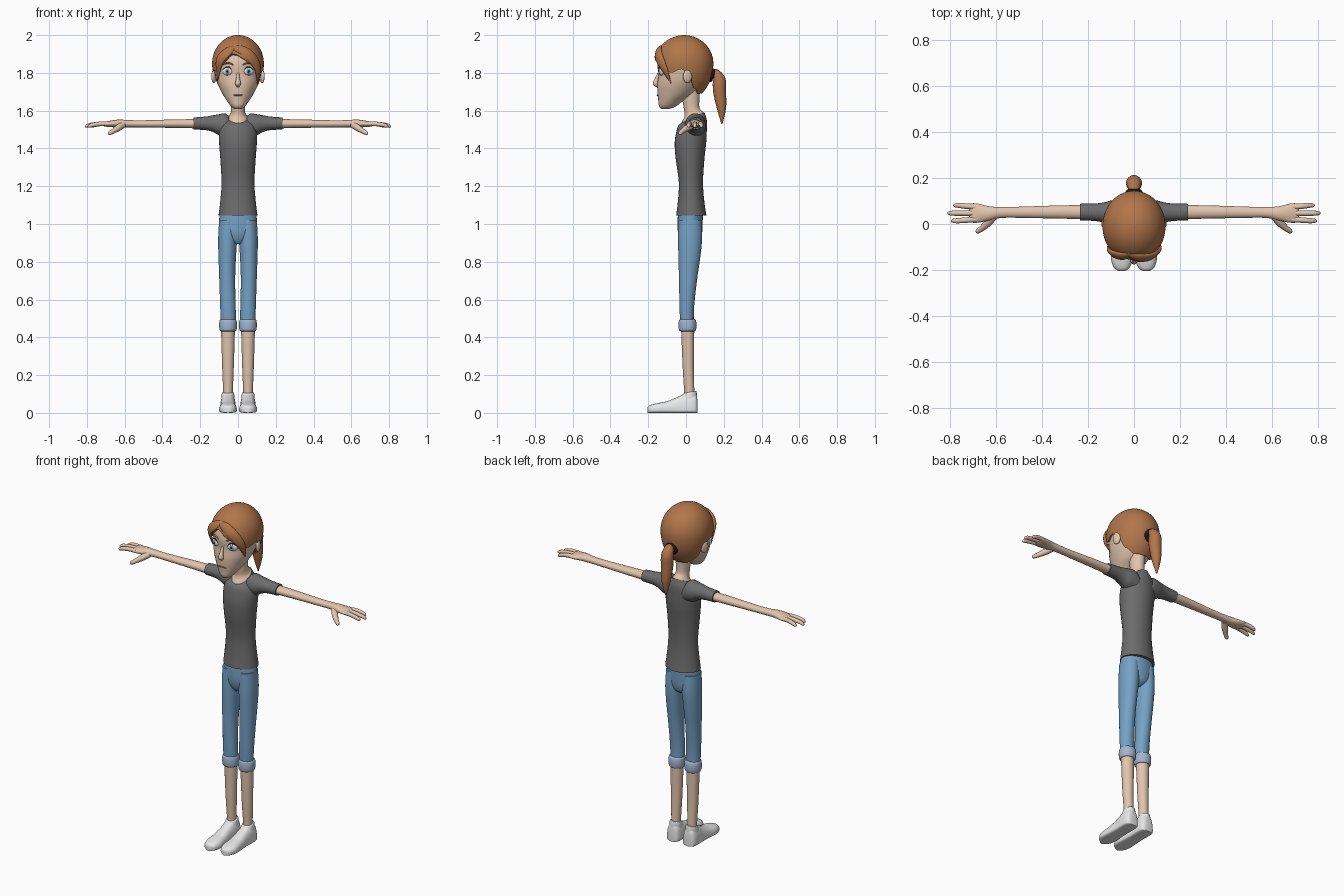
import bpy, bmesh, math
from mathutils import Vector, Matrix

def mat(name, r, g, b):
    m = bpy.data.materials.new(name)
    m.diffuse_color = (r, g, b, 1)
    return m

SKIN = mat("skin", .76, .56, .42)
HAIR = mat("copper_hair", .44, .18, .07)
GREY = mat("grey_cloth", .15, .15, .15)
DENIM = mat("denim_blue", .18, .36, .56)
CUFF = mat("pale_denim", .36, .47, .64)
WHITE = mat("white", .8, .8, .8)
BLACK = mat("black", .01, .01, .01)
IRIS = mat("eye_blue", .25, .45, .65)
LIP = mat("lip", .45, .25, .18)

def finish(name, bm, material, mirror):
    bmesh.ops.recalc_face_normals(bm, faces=bm.faces)
    me = bpy.data.meshes.new(name)
    bm.to_mesh(me)
    bm.free()
    me.materials.append(material)
    me.shade_smooth()
    me.set_sharp_from_angle(angle=math.radians(50))
    ob = bpy.data.objects.new(name, me)
    bpy.context.collection.objects.link(ob)
    if mirror:
        mod = ob.modifiers.new("mirror", 'MIRROR')
        mod.use_mirror_merge = False
    return ob

def catmull(a, b, c, d, t):
    return .5 * (2*b + (c-a)*t + (2*a-5*b+4*c-d)*t*t + (3*b-a-3*c+d)*t**3)

def loft(name, rings, material, mirror=False, sub=4, cap_end=True):
    """Skin over closed rings, smoothed lengthwise."""
    fine, last = [], len(rings) - 1
    for i in range(last):
        a, b, c, d = (rings[max(0, min(last, i+k))] for k in (-1, 0, 1, 2))
        for s in range(sub):
            fine.append([catmull(*p, s/sub) for p in zip(a, b, c, d)])
    fine.append(rings[-1])
    bm = bmesh.new()
    vs = [[bm.verts.new(p) for p in r] for r in fine]
    n = len(vs[0])
    for r, q in zip(vs, vs[1:]):
        for j in range(n):
            bm.faces.new((r[j], r[(j+1) % n], q[(j+1) % n], q[j]))
    bm.faces.new(vs[0])
    if cap_end:
        bm.faces.new(vs[-1])
    return finish(name, bm, material, mirror)

def circle(n=32):
    return [(math.cos(2*math.pi*i/n), math.sin(2*math.pi*i/n)) for i in range(n)]

def ring_z(z, hw, yf, yb, tilt=0, cx=0):
    return [Vector((cx + hw*c, (yf+yb)/2 + (yb-yf)/2*s, z + tilt*s/2)) for c, s in circle()]

def ring_x(x, y, z, ry, rz):
    return [Vector((x, y + ry*c, z + rz*s)) for c, s in circle(24)]

def ring_shoe(y, hw, h):
    out = []
    for c, s in circle():
        z = .02 + (h-.02)*s if s > 0 else .02 - .02*abs(s)**.4
        out.append(Vector((.053 + hw*math.copysign(abs(c)**.7, c), y, z)))
    return out

def tube(name, pts, radii, material, mirror=False, flat=1, ref=(0, 0, 1), centre=None):
    """Tapered tube along a path, flattened along ref or away from centre."""
    pts = [Vector(p) for p in pts]
    rings = []
    for i, (p, r) in enumerate(zip(pts, radii)):
        t = (pts[min(i+1, len(pts)-1)] - pts[max(i-1, 0)]).normalized()
        u = Vector(ref) if centre is None else p - centre
        u = (u - t*u.dot(t)).normalized()
        v = t.cross(u)
        rings.append([p + u*(r*flat*c) + v*(r*s) for c, s in circle(16)])
    return loft(name, rings, material, mirror)

def ball(name, pos, radii, material, mirror=False, turn=0):
    bm = bmesh.new()
    m = Matrix.Translation(pos) @ Matrix.Rotation(turn, 4, 'Z') @ Matrix.Diagonal((*radii, 1))
    bmesh.ops.create_uvsphere(bm, u_segments=24, v_segments=14, radius=1, matrix=m)
    return finish(name, bm, material, mirror)

# Shirt body, with a collar that drops at the front, and sleeves
loft("shirt", [ring_z(*r) for r in [
    (1.045, .103, -.052, .108), (1.12, .094, -.043, .097), (1.22, .087, -.038, .09),
    (1.35, .094, -.055, .098), (1.43, .1, -.06, .107), (1.49, .1, -.052, .11, .01),
    (1.535, .085, -.042, .11, .03), (1.562, .054, -.03, .098, .06)]], GREY)
loft("sleeve", [ring_x(*r) for r in [
    (.03, .05, 1.5, .05, .05), (.065, .05, 1.522, .056, .062), (.1, .05, 1.525, .052, .056),
    (.13, .05, 1.531, .044, .045), (.17, .051, 1.533, .038, .036), (.235, .052, 1.532, .036, .032)]],
    GREY, True)

# Neck, head and ears
loft("neck", [ring_z(*r) for r in [
    (1.54, .05, -.03, .093, .06), (1.565, .05, -.024, .092, .055), (1.585, .04, -.008, .082, .03),
    (1.62, .036, -.012, .07, .01), (1.72, .042, -.03, .075)]], SKIN)
loft("head", [ring_z(*r) for r in [
    (1.609, .012, -.125, -.095), (1.613, .024, -.135, -.075), (1.628, .041, -.144, -.045),
    (1.655, .061, -.147, -.012), (1.69, .083, -.151, .04), (1.74, .107, -.152, .08),
    (1.79, .121, -.146, .11), (1.85, .126, -.15, .125), (1.92, .108, -.128, .108),
    (1.96, .07, -.09, .075), (1.98, .02, -.03, .02)]], SKIN)
ball("ear", (.128, .008, 1.782), (.012, .024, .036), SKIN, True, .3)

# Face details
tube("nose", [(0, -.145, 1.80), (0, -.154, 1.77), (0, -.161, 1.743), (0, -.15, 1.728)],
     [.006, .010, .015, .008], SKIN, ref=(0, 1, 0))
ball("mouth", (0, -.149, 1.682), (.028, .006, .004), LIP)
ball("eye_white", (.057, -.131, 1.808), (.027, .011, .021), WHITE, True, .42)
ball("iris", (.056, -.139, 1.808), (.0145, .005, .0155), IRIS, True, .35)
ball("pupil", (.056, -.1425, 1.808), (.007, .003, .008), BLACK, True, .35)
tube("eyelid_line", [(.032, -.143, 1.818), (.045, -.142, 1.829), (.06, -.136, 1.831),
     (.082, -.121, 1.818)], [.001, .003, .003, .001], BLACK, True)
tube("eyebrow", [(.025, -.147, 1.842), (.055, -.14, 1.853), (.088, -.117, 1.84)],
     [.003, .005, .002], HAIR, True)

# Hair cap, cut along a hairline that varies around the head
C = Vector((0, -.01, 1.85))
LINE = [(-180, 1.69), (-140, 1.69), (-115, 1.72), (-100, 1.79), (-85, 1.82), (-60, 1.81),
        (-40, 1.85), (-13, 1.9), (15, 1.89), (45, 1.84), (62, 1.8), (85, 1.82), (100, 1.79),
        (115, 1.72), (140, 1.69), (180, 1.69)]

def hair_dir(az, t):
    a = math.radians(az)
    rz = .15 if t < math.pi/2 else .2
    return Vector((.137*math.sin(a)*math.sin(t), -.155*math.cos(a)*math.sin(t), rz*math.cos(t)))

def polar(z):
    d = z - C.z
    return math.acos(d / (.15 if d > 0 else .2))

def hairline(az):
    for (a, p), (b, q) in zip(LINE, LINE[1:]):
        if az <= b:
            f = (az - a) / (b - a)
            return p + (q - p)*f*f*(3 - 2*f)

angles = [-180 + 5*i for i in range(72)]
rings = [[C + hair_dir(a, polar(hairline(a))*k/20) for a in angles] for k in [.1] + list(range(1, 21))]
rings.append([C + (p - C)*.85 for p in rings[-1]])
loft("hair_cap", rings, HAIR, sub=1, cap_end=False)

def lock(name, path, radii):
    tube(name, [C + hair_dir(a, polar(z))*s for a, z, s in path], radii, HAIR, flat=.45, centre=C)

lock("fringe_right", [(-18, 1.935, .98), (8, 1.922, 1), (30, 1.885, 1.02), (48, 1.825, 1.03), (60, 1.745, 1.02)],
     [.008, .026, .03, .022, .002])
lock("fringe_right_under", [(-14, 1.915, .99), (12, 1.89, 1.01), (36, 1.855, 1.01), (52, 1.79, 1.0)],
     [.005, .016, .018, .002])
lock("fringe_left", [(-8, 1.94, .98), (-26, 1.91, 1.01), (-44, 1.86, 1.03), (-60, 1.76, 1.02)],
     [.008, .026, .026, .002])

# Ponytail with its tie
tube("ponytail", [(0, .12, 1.785), (0, .155, 1.795), (0, .175, 1.765), (0, .178, 1.7),
     (0, .188, 1.61), (0, .19, 1.53)], [.022, .026, .034, .034, .024, .003], HAIR, ref=(0, 1, .6))
bpy.ops.mesh.primitive_torus_add(location=(0, .137, 1.787), rotation=(math.radians(72), 0, 0),
                                 major_radius=.026, minor_radius=.011, major_segments=28, minor_segments=12)
tie = bpy.context.object
tie.name = "hair_tie"
tie.data.materials.append(BLACK)
tie.data.shade_smooth()

# Arms with palms, fingers and thumbs
loft("arm", [ring_x(*r) for r in [
    (.2, .052, 1.531, .031, .025), (.35, .052, 1.531, .028, .022), (.5, .051, 1.53, .024, .019),
    (.58, .05, 1.531, .024, .019), (.63, .046, 1.532, .031, .021), (.675, .047, 1.53, .041, .017),
    (.705, .048, 1.528, .042, .012), (.718, .048, 1.527, .036, .006)]], SKIN, True)
for label, y0, y1, x1 in (("index", .02, .014, .795), ("middle", .047, .047, .81), ("little", .074, .081, .785)):
    tube(label + "_finger", [(.685, y0, 1.53), (.73, (y0+y1)/2, 1.53), (x1-.025, y1, 1.524),
         (x1-.006, y1, 1.517), (x1, y1, 1.514)], [.012, .012, .011, .008, .003], SKIN, True)
tube("thumb", [(.61, .035, 1.525), (.635, .005, 1.508), (.66, -.018, 1.492), (.68, -.032, 1.48),
     (.686, -.036, 1.476)], [.018, .017, .013, .01, .003], SKIN, True)

# Cropped jeans: hips, legs, rolled cuffs
loft("jeans_hips", [ring_z(*r) for r in [
    (.895, .02, -.02, .05), (.915, .06, -.032, .075), (.95, .092, -.042, .085),
    (1.0, .1, -.045, .088), (1.07, .097, -.042, .09)]], DENIM)
loft("jeans_leg", [ring_z(z, hw, f, b, 0, cx) for z, cx, hw, f, b in [
    (.46, .051, .04, -.03, .043), (.55, .053, .041, -.034, .042), (.7, .057, .042, -.037, .058),
    (.82, .057, .046, -.04, .075), (.92, .055, .05, -.042, .085), (1.02, .052, .048, -.04, .082)]],
    DENIM, True)
loft("rolled_cuff", [ring_z(z, hw, .008-hw, .008+hw, 0, .0525) for z, hw in [
    (.432, .036), (.434, .042), (.445, .046), (.465, .0475), (.484, .046), (.494, .042), (.496, .034)]],
    CUFF, True)

# Shins and slip-on shoes
loft("shin", [ring_z(z, hw, f, b, 0, .053) for z, hw, f, b in [
    (.06, .026, -.008, .046), (.12, .026, -.01, .044), (.25, .031, -.018, .042), (.45, .037, -.026, .044)]],
    SKIN, True)
loft("shoe", [ring_shoe(*r) for r in [
    (.06, .022, .07), (.054, .034, .095), (.035, .041, .106), (0, .042, .105), (-.04, .041, .086),
    (-.1, .044, .062), (-.15, .047, .052), (-.185, .037, .043), (-.2, .022, .035), (-.205, .008, .026)]],
    WHITE, True)
loft("shoe_collar", [ring_z(z, hw, f, b, t, .053) for z, hw, f, b, t in [
    (.03, .04, -.04, .058, 0), (.07, .036, -.032, .059, 0), (.105, .032, -.016, .056, .012),
    (.11, .027, -.01, .05, .012)]], WHITE, True)
